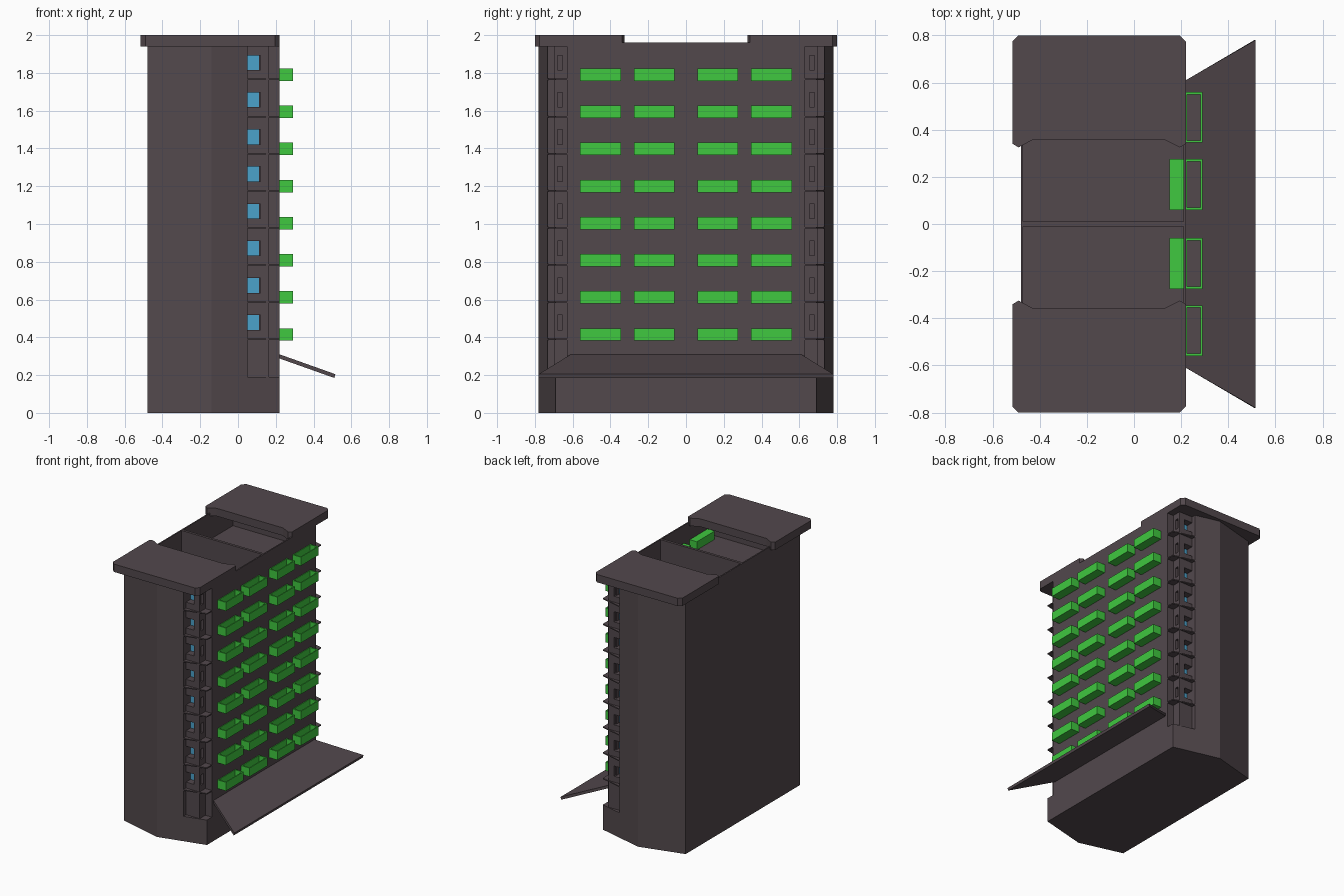
import bpy, bmesh

if "Cube" in bpy.data.objects:
    bpy.data.objects.remove(bpy.data.objects["Cube"])


def material(name, rgb):
    m = bpy.data.materials.new(name)
    m.diffuse_color = (*rgb, 1)
    m.use_nodes = True
    m.node_tree.nodes["Principled BSDF"].inputs["Base Color"].default_value = m.diffuse_color
    return m


WALL = material("wall", (0.085, 0.065, 0.073))
GREEN = material("green", (0.05, 0.58, 0.05))
BLUE = material("glass", (0.07, 0.36, 0.6))
STEP, FLOORS = 0.1965, 8


def finish(name, bm, mat):
    bmesh.ops.recalc_face_normals(bm, faces=bm.faces)
    me = bpy.data.meshes.new(name)
    bm.to_mesh(me)
    bm.free()
    me.materials.append(mat)
    ob = bpy.data.objects.new(name, me)
    bpy.context.collection.objects.link(ob)
    return ob


def add_prism(bm, pts, z0, z1):
    lo = [bm.verts.new((x, y, z0)) for x, y in pts]
    hi = [bm.verts.new((x, y, z1)) for x, y in pts]
    bm.faces.new(lo[::-1])
    bm.faces.new(hi)
    n = len(pts)
    for i in range(n):
        j = (i + 1) % n
        bm.faces.new((lo[i], lo[j], hi[j], hi[i]))


def prisms(name, items, mat=WALL):
    bm = bmesh.new()
    for pts, z0, z1 in items:
        add_prism(bm, pts, z0, z1)
    return finish(name, bm, mat)


def rect(x0, x1, y0, y1):
    return [(x0, y0), (x1, y0), (x1, y1), (x0, y1)]


def apply(ob, mod):
    with bpy.context.temp_override(object=ob, active_object=ob):
        bpy.ops.object.modifier_apply(modifier=mod.name)


def cut(ob, items):
    cutter = prisms("cutter", items)
    cutter.hide_render = True
    mod = ob.modifiers.new("cut", "BOOLEAN")
    mod.operation, mod.solver, mod.object = "DIFFERENCE", "EXACT", cutter
    apply(ob, mod)
    bpy.data.objects.remove(cutter)


def mirror_y(ob):
    mod = ob.modifiers.new("mirror", "MIRROR")
    mod.use_axis = (False, True, False)
    mod.use_mirror_merge = False
    apply(ob, mod)


# Main block: six-sided plan, corner notches and two open roof wells
plan = [(-.48, -.69), (-.14, -.78), (.22, -.69), (.22, .69), (-.14, .78), (-.48, .69)]
body = prisms("building_body", [(plan, 0, 1.96)])
cut(body, [(rect(.05, .3, .63, .9), .19, 1.94),
           (rect(.05, .3, -.9, -.63), .19, 1.94),
           (rect(-.47, .21, .01, .61), 1.76, 2.1),
           (rect(-.47, .21, -.61, -.01), 1.76, 2.1)])

# Roof caps at both ends
cap = [(-.49, .80), (-.515, .775), (-.515, .34), (-.49, .325), (-.43, .357),
       (.13, .357), (.195, .325), (.22, .34), (.22, .775), (.195, .80)]
mirror_y(prisms("roof_cap", [(cap, 1.94, 2.0)]))

# Window bays standing in the notches, with front and side openings
sills = [1.815 - STEP * k for k in range(FLOORS)]
bay = prisms("window_bay", [(rect(.05, .165, .63, .70), .19, 1.94)])
cut(bay, [(rect(.04, .12, .64, .8), z, z + .078) for z in sills]
    + [(rect(.11, .2, .655, .68), z, z + .078) for z in sills])
mirror_y(bay)

# Window panes
mirror_y(prisms("window_panes", [(rect(.05, .12, .632, .645), z, z + .078) for z in sills], BLUE))

# Thin floor slabs in the notches
slab = [(.05, .63), (.22, .63), (.22, .69), (.05, .7325)]
mirror_y(prisms("corner_slabs", [(slab, .386 + STEP * k, .394 + STEP * k) for k in range(FLOORS)]))

# Balconies: green trays with a pocket, plus a plain floor inside
boxes, pockets, decks = [], [], []
for k in range(FLOORS):
    z = .382 + STEP * k
    for y0, y1 in ((.06, .275), (.345, .56)):
        boxes.append((rect(.15, .29, y0, y1), z, z + .066))
        pockets.append((rect(.225, .282, y0 + .01, y1 - .01), z + .006, z + .1))
        decks.append((rect(.225, .282, y0 + .01, y1 - .01), z + .005, z + .010))
balconies = prisms("balconies", boxes, GREEN)
cut(balconies, pockets)
mirror_y(balconies)
mirror_y(prisms("balcony_floors", decks))

# Sloping entrance canopy
bm = bmesh.new()
inner = [(.22, .61, .31), (.22, .61, .288), (.22, -.61, .288), (.22, -.61, .31)]
outer = [(.515, .78, .205), (.51, .78, .185), (.51, -.78, .185), (.515, -.78, .205)]
a = [bm.verts.new(p) for p in inner]
b = [bm.verts.new(p) for p in outer]
bm.faces.new(a)
bm.faces.new(b[::-1])
for i in range(4):
    j = (i + 1) % 4
    bm.faces.new((a[i], b[i], b[j], a[j]))
finish("entrance_canopy", bm, WALL)
